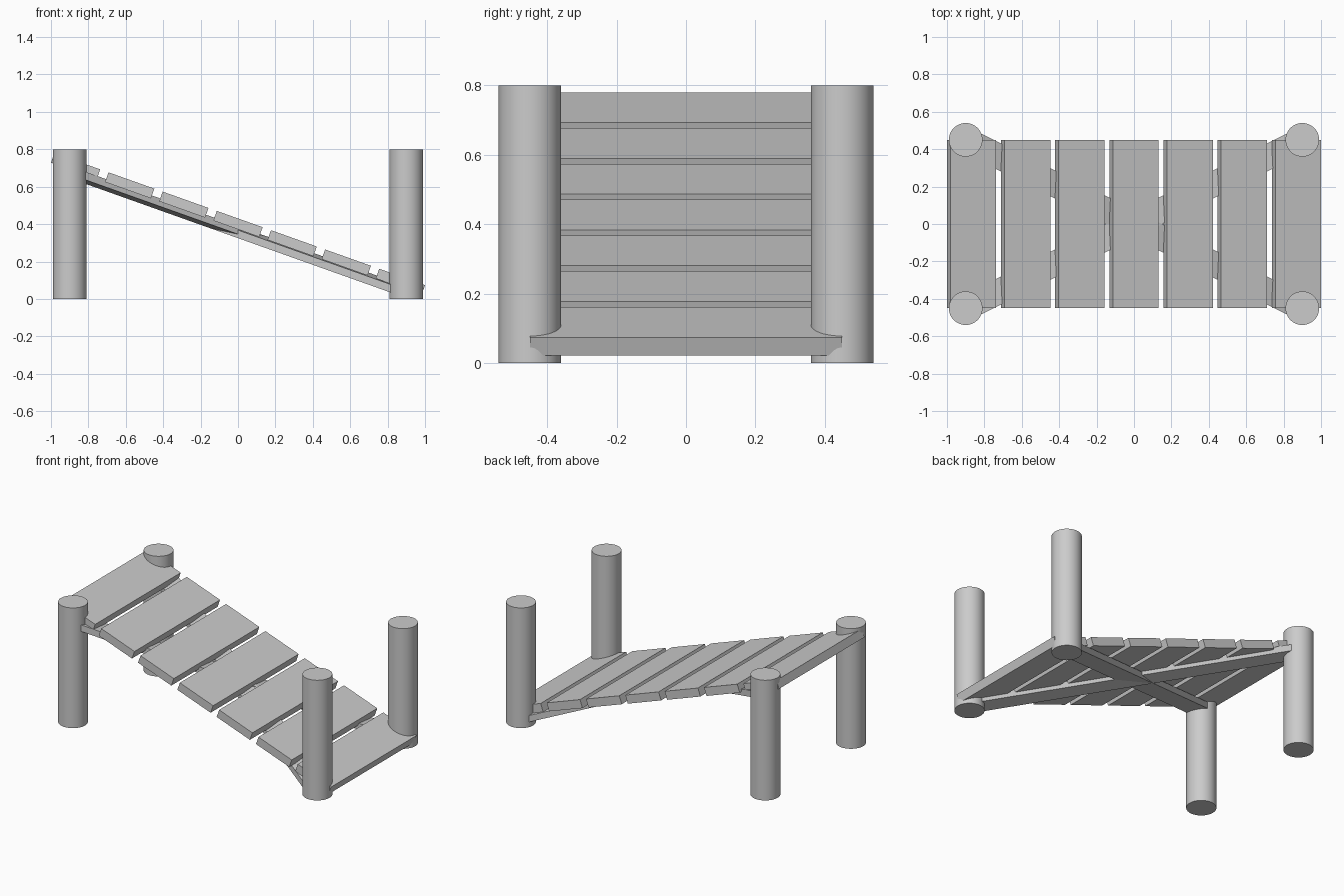
import bpy, math

if "Cube" in bpy.data.objects:
    bpy.data.objects.remove(bpy.data.objects["Cube"])

SLOPE = math.radians(19.6)   # downhill towards +x


def box(name, size, loc, rot):
    bpy.ops.mesh.primitive_cube_add(size=1, location=loc, rotation=rot)
    ob = bpy.context.object
    ob.name = name
    ob.scale = size
    bpy.ops.object.transform_apply(location=False, rotation=False, scale=True)
    return ob


# four round corner posts
for sx, side in ((-1, "upper"), (1, "lower")):
    for sy, end in ((-1, "front"), (1, "back")):
        bpy.ops.mesh.primitive_cylinder_add(vertices=48, radius=0.09, depth=0.8,
                                            location=(sx * 0.9, sy * 0.45, 0.4))
        bpy.context.object.name = f"{side}_{end}_post"
        bpy.ops.object.shade_smooth_by_angle(angle=math.radians(30))

# seven sloping planks
PITCH = 0.2895
for i in range(-3, 4):
    x = i * PITCH
    box(f"plank_{i + 4}", (0.26, 0.9, 0.055),
        (x, 0, 0.401 - x * math.tan(SLOPE)), (0, SLOPE, 0))

# two crossed support beams running post to post below the planks
run = math.hypot(1.8, 0.9)
drop = 1.8 * math.tan(SLOPE)
for s, name in ((1, "cross_beam_a"), (-1, "cross_beam_b")):
    box(name, (math.hypot(run, drop), 0.134, 0.041), (0, 0, 0.357),
        (0, math.atan2(drop, run), s * math.atan2(0.9, 1.8)))
